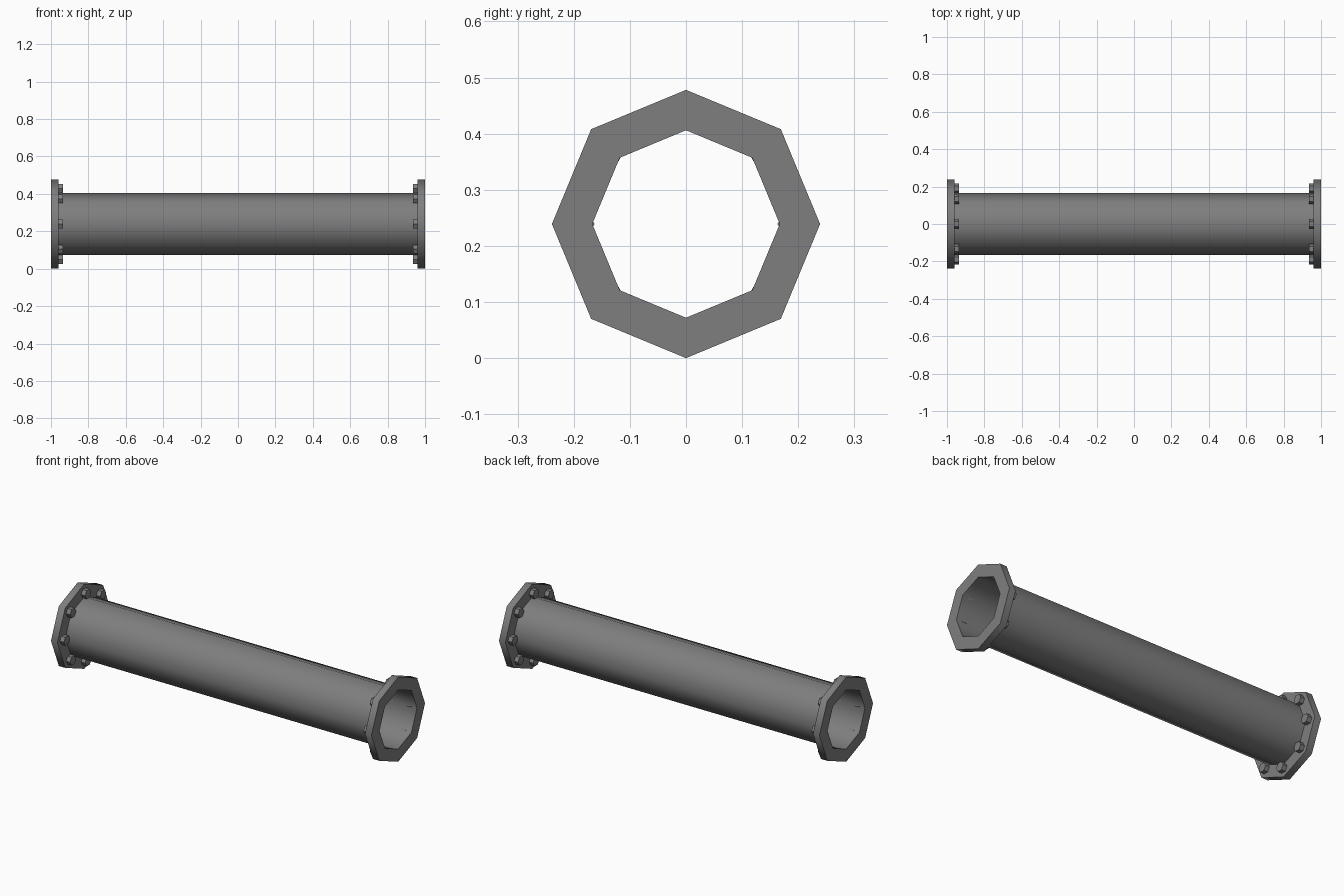
import bpy
import bmesh
import math
from mathutils import Matrix, Vector

SIDES = 8
OUTER = 0.239        # flange corner radius, also the axis height
BORE = 0.167         # pipe corner radius
FLANGE = 0.04        # flange thickness
BOLT_CIRCLE = 0.19
BOLT_RADIUS = 0.027

default = bpy.data.objects.get("Cube")
if default:
    bpy.data.objects.remove(default, do_unlink=True)

steel = bpy.data.materials.new("dark_grey_steel")
steel.use_nodes = True
colour = (0.21, 0.21, 0.21, 1)
steel.diffuse_color = colour
steel.node_tree.nodes["Principled BSDF"].inputs["Base Color"].default_value = colour


def ring(bm, x, radius):
    """Octagon around the pipe axis, with corners at top and sides."""
    angles = [math.tau * i / SIDES for i in range(SIDES)]
    return [bm.verts.new((x, radius * math.cos(a), OUTER + radius * math.sin(a)))
            for a in angles]


def bridge(bm, a, b):
    for i in range(SIDES):
        j = (i + 1) % SIDES
        bm.faces.new((a[i], a[j], b[j], b[i]))


def finish(bm, name, smooth_angle=None):
    mesh = bpy.data.meshes.new(name)
    bm.to_mesh(mesh)
    bm.free()
    mesh.materials.append(steel)
    obj = bpy.data.objects.new(name, mesh)
    bpy.context.collection.objects.link(obj)
    if smooth_angle:
        bpy.ops.object.select_all(action="DESELECT")
        obj.select_set(True)
        bpy.context.view_layer.objects.active = obj
        bpy.ops.object.shade_smooth_by_angle(angle=math.radians(smooth_angle))
    return obj


# Pipe: open thin shell between the flanges
bm = bmesh.new()
inner_end = 1 - FLANGE
bridge(bm, ring(bm, inner_end, BORE), ring(bm, -inner_end, BORE))
for face in bm.faces:
    face.normal_update()
    if face.normal.dot(face.calc_center_median() - Vector((0, 0, OUTER))) < 0:
        face.normal_flip()
finish(bm, "pipe", 60)

for side, label in ((1, "left"), (-1, "right")):
    # Flange: octagonal collar with a matching bore
    bm = bmesh.new()
    loops = [ring(bm, side * x, r) for x, r in
             ((1, OUTER), (1, BORE), (inner_end, BORE), (inner_end, OUTER))]
    for k in range(4):
        bridge(bm, loops[k], loops[(k + 1) % 4])
    bmesh.ops.recalc_face_normals(bm, faces=bm.faces)
    finish(bm, label + "_flange", 60)

    # Hexagonal bolt heads on the inner face of the flange
    bm = bmesh.new()
    for i in range(SIDES):
        a = math.tau * i / SIDES
        place = Matrix.Translation((side * (inner_end - 0.01),
                                    BOLT_CIRCLE * math.cos(a),
                                    OUTER + BOLT_CIRCLE * math.sin(a)))
        turn = Matrix.Rotation(math.pi / 2, 4, "Y") @ Matrix.Rotation(math.pi / 2, 4, "Z")
        spin = Matrix.Rotation(math.pi / 6, 4, "Z")
        bmesh.ops.create_cone(bm, cap_ends=True, segments=6, radius1=BOLT_RADIUS,
                              radius2=BOLT_RADIUS, depth=0.03,
                              matrix=place @ turn @ spin)
    finish(bm, label + "_bolts")
